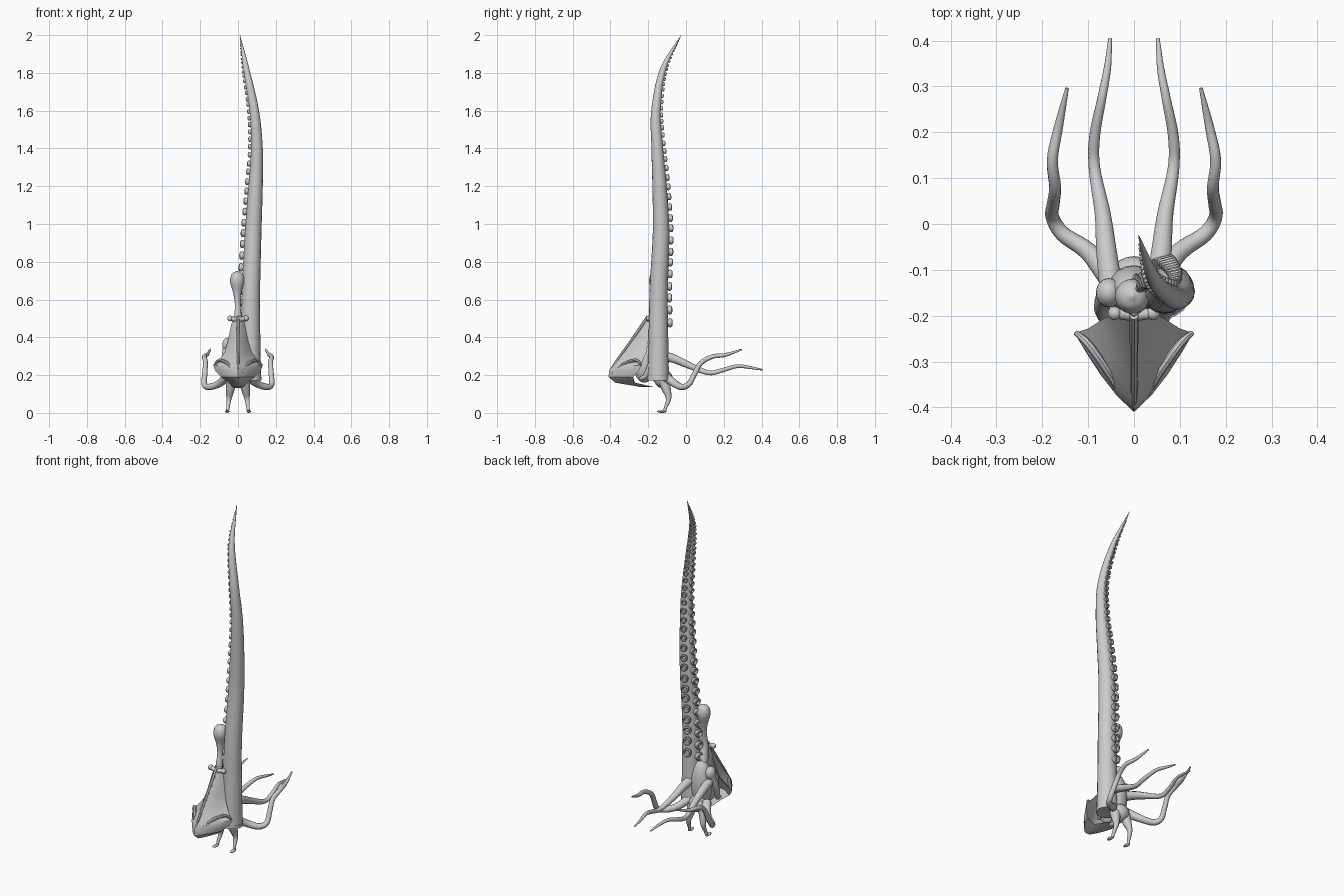
import bpy, bmesh, math
from mathutils import Vector, Matrix


def finish(name, bm, angle=40):
    bmesh.ops.recalc_face_normals(bm, faces=bm.faces)
    me = bpy.data.meshes.new(name)
    bm.to_mesh(me)
    bm.free()
    ob = bpy.data.objects.new(name, me)
    bpy.context.collection.objects.link(ob)
    bpy.ops.object.select_all(action='DESELECT')
    ob.select_set(True)
    bpy.context.view_layer.objects.active = ob
    bpy.ops.object.shade_smooth_by_angle(angle=math.radians(angle))
    return ob


def catmull(keys, n):
    # smooth path through (x, y, z, radius) keys
    k = [Vector(p) for p in keys]
    k = [2 * k[0] - k[1]] + k + [2 * k[-1] - k[-2]]
    out = []
    for i in range(1, len(k) - 2):
        a, b, c, d = k[i - 1:i + 3]
        for s in range(n):
            t = s / n
            out.append(0.5 * (2 * b + (c - a) * t + (2 * a - 5 * b + 4 * c - d) * t * t
                              + (3 * b - a - 3 * c + d) * t ** 3))
    return out + [k[-2]]


def loft(bm, rings):
    rows = [[bm.verts.new(p) for p in r] for r in rings]
    n = len(rows[0])
    for a, b in zip(rows, rows[1:]):
        for i in range(n):
            bm.faces.new((a[i], a[(i + 1) % n], b[(i + 1) % n], b[i]))
    bm.faces.new(rows[0])
    bm.faces.new(rows[-1])


def tube(name, keys, sides=12, n=5, mirror=False):
    path = catmull(keys, n)
    for sx in ((1, -1) if mirror else (1,)):
        pts = [Vector((p[0] * sx, p[1], p[2])) for p in path]
        normal, rings = None, []
        for i, p in enumerate(pts):
            t = (pts[min(i + 1, len(pts) - 1)] - pts[max(i - 1, 0)]).normalized()
            if normal is None:
                normal = t.orthogonal()
            normal = (normal - t * normal.dot(t)).normalized()
            side = t.cross(normal)
            r = max(path[i][3], 0.001)
            rings.append([p + r * (math.cos(a) * normal + math.sin(a) * side)
                          for a in (2 * math.pi * j / sides for j in range(sides))])
        bm = bmesh.new()
        loft(bm, rings)
        finish(name + ("" if not mirror else "_right" if sx > 0 else "_left"), bm)


def ball(name, loc, scale, mirror=False):
    for sx in ((1, -1) if mirror else (1,)):
        bm = bmesh.new()
        m = Matrix.Translation((loc[0] * sx, loc[1], loc[2])) @ Matrix.Diagonal((*scale, 1))
        bmesh.ops.create_uvsphere(bm, u_segments=20, v_segments=12, radius=1, matrix=m)
        finish(name + ("" if not mirror else "_right" if sx > 0 else "_left"), bm)


# Giant upright tentacle
giant = [(0.065, -0.147, 0.18, 0.057), (0.066, -0.146, 0.4, 0.052), (0.069, -0.145, 0.65, 0.048),
         (0.08, -0.132, 0.95, 0.044), (0.093, -0.14, 1.2, 0.038), (0.1, -0.152, 1.4, 0.031),
         (0.086, -0.159, 1.6, 0.025), (0.044, -0.121, 1.82, 0.016), (0.01, -0.025, 2.0, 0.001)]
tube("giant_tentacle", giant, 16, 6)
tube("giant_tentacle_rim", [(0.065, -0.147, 0.172, 0.06), (0.065, -0.147, 0.19, 0.06)], 16, 2)

# Two staggered rows of suckers
track = catmull(giant, 40)
profile = [(0.75, -0.4), (0.8, 0.1), (1, 0.45), (1, 0.8), (0.8, 1), (0.6, 0.85), (0.5, 0.4)]
bm = bmesh.new()
for row, ang in enumerate((168, 104)):
    z = 0.45 + row * 0.03
    while z < 1.97:
        i = min(range(1, len(track) - 1), key=lambda k: abs(track[k][2] - z))
        p, r = track[i].to_3d(), track[i][3]
        t = (track[i + 1].to_3d() - track[i - 1].to_3d()).normalized()
        d = Vector((math.cos(math.radians(ang)), math.sin(math.radians(ang)), 0))
        d = (d - t * d.dot(t)).normalized()
        s, e = t.cross(d), 0.46 * r + 0.001
        loft(bm, [[p + d * (r * 0.97 + e * h) + e * q * (math.cos(a) * t + math.sin(a) * s)
                   for a in (2 * math.pi * j / 12 for j in range(12))] for q, h in profile])
        z += 1.22 * r + 0.004
finish("suckers", bm)

# Arrow-shaped head shield: z, front ridge y, half width, edge y
rows = [(0.515, -0.2, 0.022, -0.18), (0.45, -0.238, 0.04, -0.19), (0.38, -0.292, 0.054, -0.2),
        (0.32, -0.335, 0.072, -0.21), (0.28, -0.365, 0.1, -0.228), (0.25, -0.39, 0.13, -0.238),
        (0.225, -0.407, 0.122, -0.25), (0.19, -0.41, 0.09, -0.28), (0.16, -0.375, 0.05, -0.27),
        (0.137, -0.24, 0.03, -0.17)]
rings = []
for z, yf, w, yb in rows:
    dep = yb - yf
    half = [(0.3, 0.2), (0.6, 0.5), (0.85, 0.8), (1, 1)]
    inner = [(0.8, 0.95), (0.4, 0.72)]
    right = [(w * u, yf + dep * v, z) for u, v in half + inner]
    left = [(-x, y, q) for x, y, q in reversed(right)]
    rings.append([(0, yf, z)] + right + [(0, yf + dep * 0.65, z)] + left)
bm = bmesh.new()
loft(bm, rings)
finish("head_shield", bm, 30)
tube("shield_brim", [(0.126, -0.238, 0.252, 0.006), (0.1, -0.262, 0.278, 0.009),
                     (0.06, -0.318, 0.265, 0.009), (0.025, -0.375, 0.225, 0.007),
                     (0.004, -0.398, 0.19, 0.005)], 8, 4, True)
tube("shield_ridge", [(0, -0.2, 0.51, 0.01), (0, -0.29, 0.38, 0.009), (0, -0.362, 0.28, 0.008),
                      (0, -0.395, 0.235, 0.005)], 8, 4)

# Crossbar, neck and bulb above the shield
tube("crossbar", [(-0.04, -0.195, 0.5, 0.011), (0, -0.198, 0.494, 0.014), (0.04, -0.195, 0.5, 0.011)], 10)
ball("crossbar_knob", (0.042, -0.195, 0.5), (0.015, 0.015, 0.015), True)
tube("neck_and_bulb", [(0, -0.155, 0.4, 0.03), (0, -0.175, 0.5, 0.02), (-0.002, -0.165, 0.58, 0.015),
                       (-0.004, -0.16, 0.64, 0.023), (-0.004, -0.158, 0.695, 0.038),
                       (-0.004, -0.157, 0.735, 0.029), (-0.004, -0.157, 0.752, 0.002)], 18)

# Body
ball("torso", (0, -0.145, 0.29), (0.06, 0.055, 0.14))
ball("hips", (0, -0.12, 0.18), (0.055, 0.05, 0.05))
ball("shoulder", (0.055, -0.15, 0.36), (0.028, 0.032, 0.038), True)
ball("throat", (0, -0.22, 0.26), (0.045, 0.06, 0.1))
tube("arm", [(0.058, -0.15, 0.35, 0.022), (0.07, -0.18, 0.27, 0.018),
             (0.06, -0.21, 0.2, 0.015), (0.045, -0.24, 0.18, 0.01)], 10, 4, True)

# Legs and feet
tube("leg", [(0.03, -0.125, 0.2, 0.034), (0.04, -0.105, 0.13, 0.025), (0.048, -0.092, 0.075, 0.014),
             (0.053, -0.108, 0.03, 0.009), (0.055, -0.113, 0.008, 0.008)], 10, 4, True)
ball("foot", (0.057, -0.128, 0.007), (0.012, 0.025, 0.007), True)

# Rear tentacles, inner and outer pairs
tube("inner_tentacle", [(0.05, -0.14, 0.31, 0.026), (0.06, -0.06, 0.285, 0.023), (0.068, 0.02, 0.25, 0.018),
                        (0.086, 0.12, 0.212, 0.013), (0.086, 0.19, 0.225, 0.012),
                        (0.071, 0.27, 0.247, 0.01), (0.058, 0.34, 0.24, 0.008),
                        (0.052, 0.405, 0.228, 0.004)], 12, 5, True)
tube("outer_tentacle", [(0.05, -0.12, 0.2, 0.026), (0.1, -0.06, 0.155, 0.02), (0.155, -0.022, 0.137, 0.017),
                        (0.178, 0.015, 0.152, 0.015), (0.176, 0.045, 0.205, 0.014),
                        (0.172, 0.08, 0.265, 0.013), (0.178, 0.14, 0.298, 0.012),
                        (0.165, 0.21, 0.307, 0.01), (0.146, 0.296, 0.336, 0.004)], 12, 5, True)
